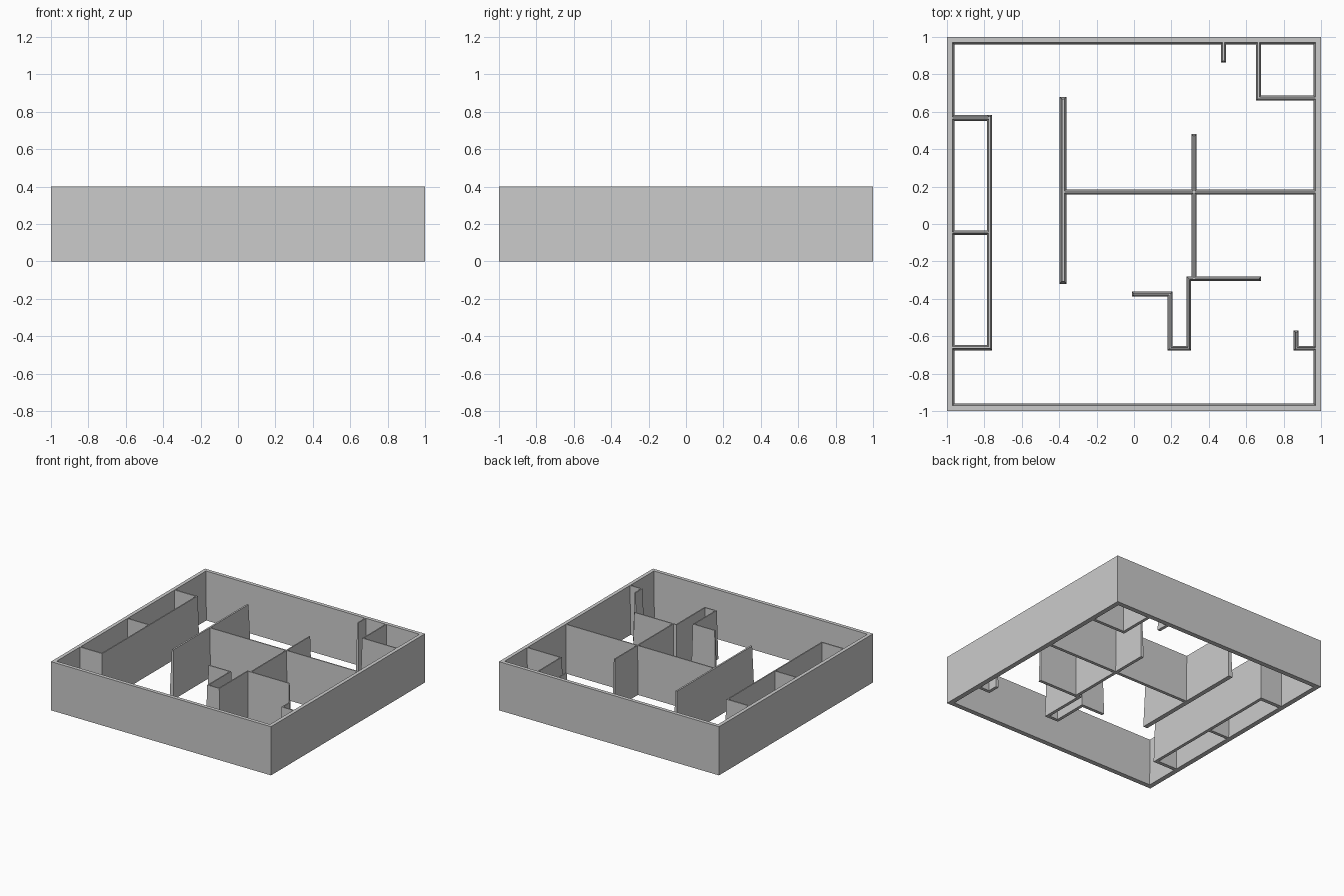
import bpy
import bmesh

HEIGHT = 0.4

cube = bpy.data.objects.get("Cube")
if cube:
    bpy.data.objects.remove(cube, do_unlink=True)

# One plain grey for every wall
grey = bpy.data.materials.new("wall_grey")
grey.use_nodes = True
color = (0.6, 0.6, 0.6, 1)
grey.diffuse_color = color
grey.node_tree.nodes["Principled BSDF"].inputs["Base Color"].default_value = color


def ring(bm, x0, x1, y0, y1, z):
    return [bm.verts.new((x, y, z)) for x, y in ((x0, y0), (x1, y0), (x1, y1), (x0, y1))]


def bridge(bm, a, b):
    for i in range(4):
        j = (i + 1) % 4
        bm.faces.new((a[i], a[j], b[j], b[i]))


def finish(bm, name):
    bmesh.ops.recalc_face_normals(bm, faces=bm.faces)
    mesh = bpy.data.meshes.new(name)
    bm.to_mesh(mesh)
    bm.free()
    mesh.materials.append(grey)
    bpy.context.collection.objects.link(bpy.data.objects.new(name, mesh))


def wall(name, x0, x1, y0, y1):
    """Upright wall, thinner at the top on all four sides."""
    draft = min(x1 - x0, y1 - y0) * 0.32
    bm = bmesh.new()
    low = ring(bm, x0, x1, y0, y1, 0)
    high = ring(bm, x0 + draft, x1 - draft, y0 + draft, y1 - draft, HEIGHT)
    bridge(bm, low, high)
    bm.faces.new(low)
    bm.faces.new(high)
    finish(bm, name)


def wall_x(name, y, x0, x1, t=0.026):
    wall(name, x0, x1, y - t / 2, y + t / 2)


def wall_y(name, x, y0, y1, t=0.026):
    wall(name, x - t / 2, x + t / 2, y0, y1)


# Square outer shell with sloped inner faces
bm = bmesh.new()
sections = [(1, 0), (1, HEIGHT), (0.97, HEIGHT), (0.96, 0)]
loops = [ring(bm, -r, r, -r, r, z) for r, z in sections]
for i in range(4):
    bridge(bm, loops[i], loops[(i + 1) % 4])
finish(bm, "outer_wall")

# Row of closets on the right side
wall_y("closet_front", -0.773, -0.675, 0.583)
wall_x("closet_back_end", 0.567, -0.985, -0.76, 0.032)
wall_x("closet_divider", -0.047, -0.985, -0.765)
wall_x("closet_front_end", -0.661, -0.985, -0.76, 0.03)

# Central partitions
wall_y("hall_wall", -0.379, -0.32, 0.68, 0.038)
wall_x("cross_wall", 0.171, -0.385, 0.985)
wall_y("middle_wall", 0.321, -0.30, 0.48)

# Stepped partitions and niche
wall_x("step_wall", -0.293, 0.28, 0.68)
wall_y("niche_left", 0.293, -0.677, -0.28)
wall_x("niche_front", -0.664, 0.18, 0.306)
wall_y("niche_right", 0.193, -0.677, -0.362)
wall_x("niche_return", -0.375, -0.01, 0.206)

# Corner room and short stubs
wall_y("corner_room_side", 0.665, 0.66, 0.985)
wall_x("corner_room_front", 0.673, 0.652, 0.985)
wall_y("back_stub", 0.479, 0.863, 0.985)
wall_y("side_stub", 0.867, -0.677, -0.57)
wall_x("side_stub_base", -0.664, 0.854, 0.985)
